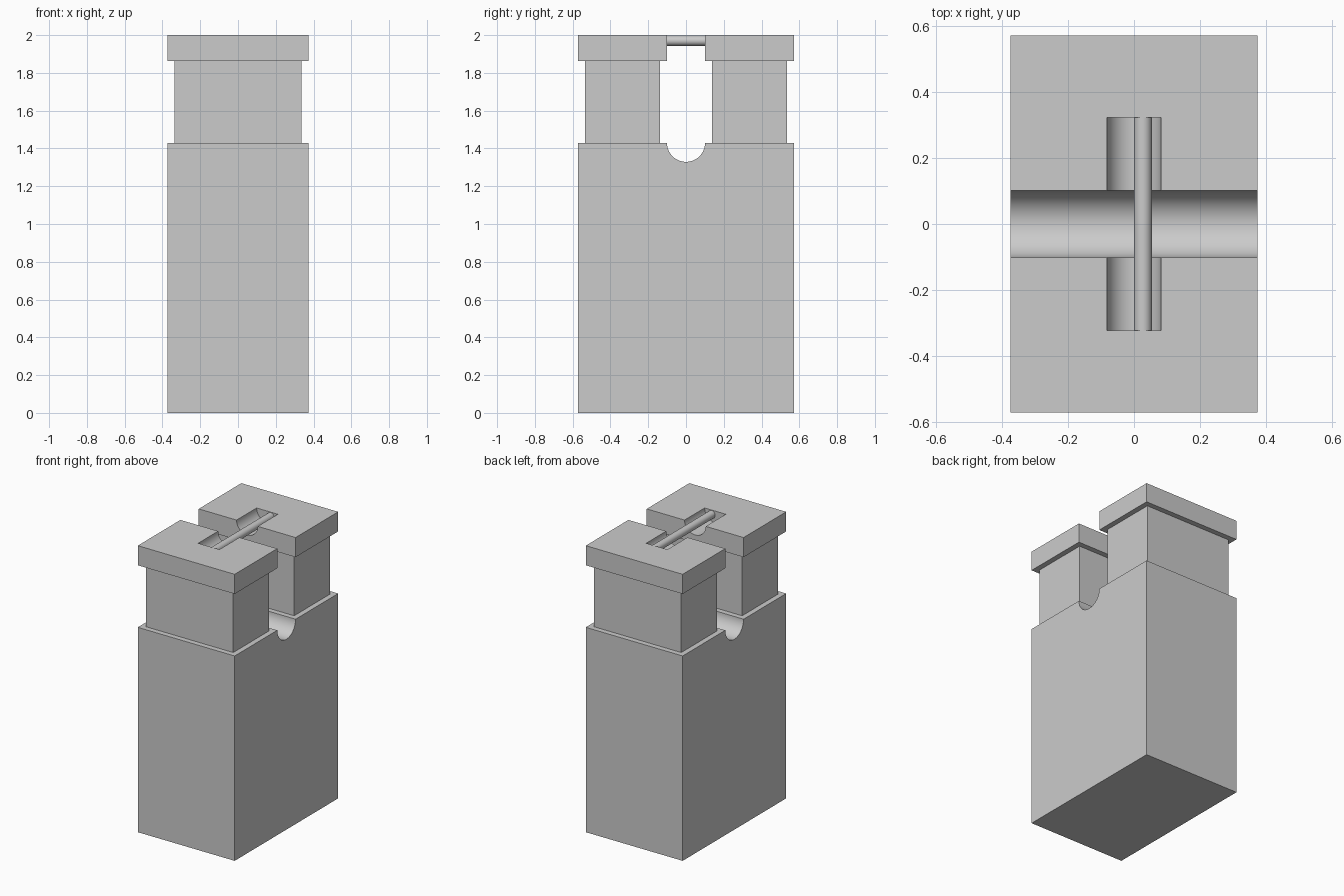
import bpy, bmesh, math
from mathutils import Vector

cube = bpy.data.objects.get("Cube")
if cube:
    bpy.data.objects.remove(cube, do_unlink=True)

grey = bpy.data.materials.new("plain grey")
grey.use_nodes = True
grey.diffuse_color = (0.6, 0.6, 0.6, 1)
grey.node_tree.nodes["Principled BSDF"].inputs["Base Color"].default_value = (0.6, 0.6, 0.6, 1)

HALF_X, HALF_Y = 0.374, 0.571
BODY_TOP, NECK_TOP, TOP = 1.43, 1.863, 2.0
GROOVE_R = 0.101
NECK_INSET = 0.037
TROUGH_R, TROUGH_HALF = 0.082, 0.3225
ROD_R = 0.027


def prism(name, outline, axis, half, centre=0.0):
    """Extrude a (horizontal, z) outline along the x or y axis."""
    bm = bmesh.new()

    def point(u, z, t):
        return Vector((t, u, z)) if axis == "x" else Vector((u, t, z))

    verts = [bm.verts.new(point(u, z, centre - half)) for u, z in outline]
    face = bm.faces.new(verts)
    grown = bmesh.ops.extrude_face_region(bm, geom=[face])["geom"]
    moved = [g for g in grown if isinstance(g, bmesh.types.BMVert)]
    bmesh.ops.translate(bm, verts=moved, vec=point(0, 0, 2 * half))
    bmesh.ops.recalc_face_normals(bm, faces=bm.faces)
    mesh = bpy.data.meshes.new(name)
    bm.to_mesh(mesh)
    bm.free()
    mesh.materials.append(grey)
    obj = bpy.data.objects.new(name, mesh)
    bpy.context.collection.objects.link(obj)
    return obj


def arc(u, z, radius, start, end, steps):
    angles = [math.radians(start + (end - start) * i / steps) for i in range(steps + 1)]
    return [(u + radius * math.cos(a), z + radius * math.sin(a)) for a in angles]


def box(name, half_x, y0, y1, z0, z1):
    return prism(name, [(y0, z0), (y1, z0), (y1, z1), (y0, z1)], "x", half_x)


def make_active(obj):
    bpy.ops.object.select_all(action="DESELECT")
    obj.select_set(True)
    bpy.context.view_layer.objects.active = obj


def smooth(obj):
    make_active(obj)
    bpy.ops.object.shade_smooth_by_angle(angle=math.radians(30))


# Tall body with a half-round groove running across its top
outline = [(-HALF_Y, BODY_TOP), (-HALF_Y, 0), (HALF_Y, 0), (HALF_Y, BODY_TOP)]
outline += arc(0, BODY_TOP, GROOVE_R, 0, -180, 32)
smooth(prism("body", outline, "x", HALF_X))

# Half-round trough cutter for the caps
cutter = prism("trough_cutter", arc(0, TOP, TROUGH_R, -180, 0, 32)
               + [(TROUGH_R, TOP + 0.1), (-TROUGH_R, TOP + 0.1)], "y", TROUGH_HALF)
cutter.hide_render = True

# Front and back necks, each with an overhanging cap
for side, sign in (("front", -1), ("back", 1)):
    near, far = sign * GROOVE_R, sign * HALF_Y
    inset = sign * NECK_INSET
    box(side + "_neck", HALF_X - NECK_INSET, near + inset, far - inset, BODY_TOP, NECK_TOP)
    cap = box(side + "_cap", HALF_X, near, far, NECK_TOP, TOP)
    cut = cap.modifiers.new("trough", "BOOLEAN")
    cut.operation = "DIFFERENCE"
    cut.solver = "EXACT"
    cut.object = cutter
    make_active(cap)
    bpy.ops.object.modifier_apply(modifier=cut.name)
    smooth(cap)
bpy.data.objects.remove(cutter, do_unlink=True)

# Thin rod lying in the trough and bridging the gap
circle = arc(ROD_R, TOP - 0.03, ROD_R, 0, 360, 32)[:-1]
smooth(prism("rod", circle, "y", TROUGH_HALF))
